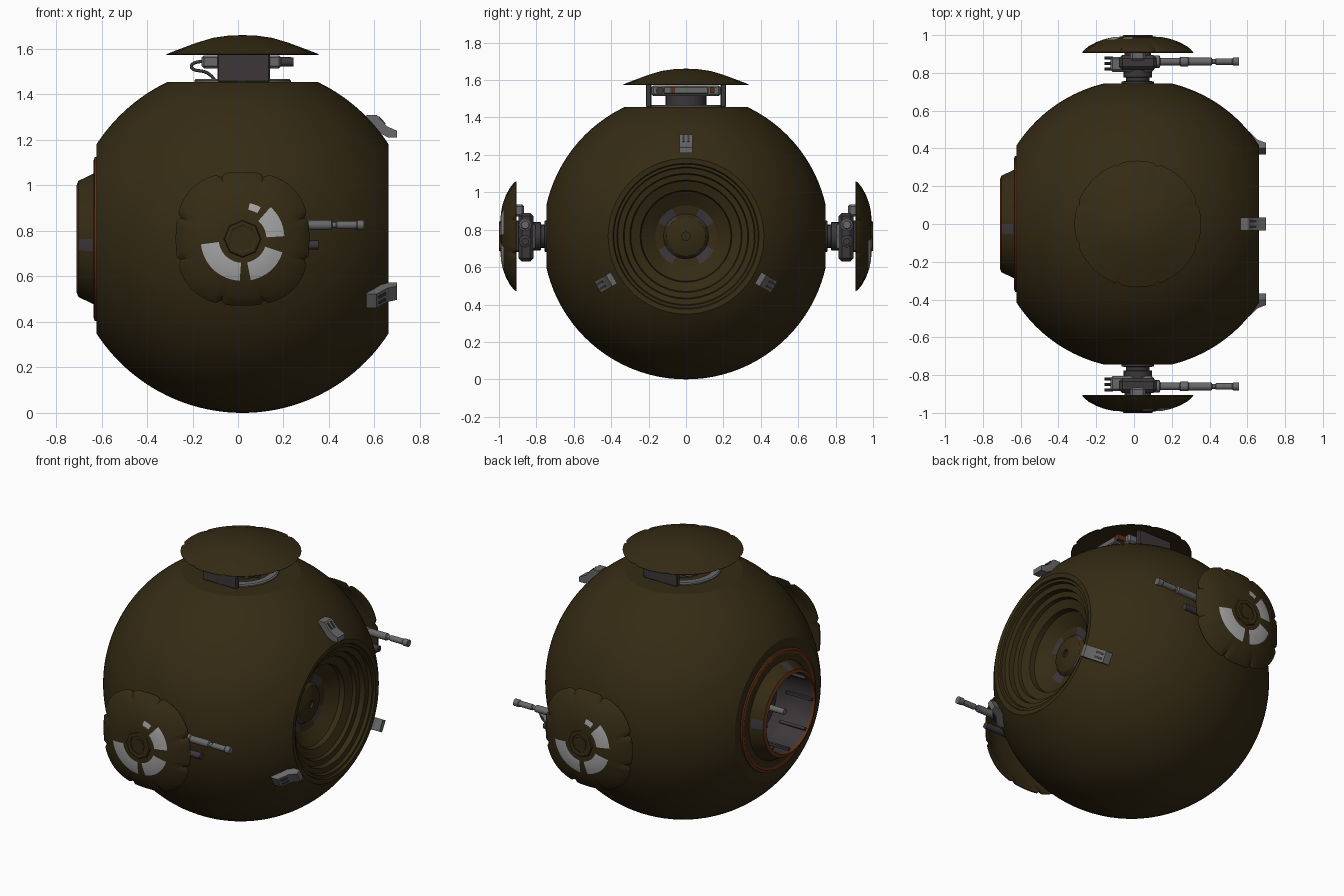
import bpy, bmesh, math
from mathutils import Matrix, Vector

if "Cube" in bpy.data.objects:
    bpy.data.objects.remove(bpy.data.objects["Cube"])

C = Vector((0.02, 0, 0.765))          # centre of the hull sphere
R = 0.765


def material(name, col):
    m = bpy.data.materials.new(name)
    m.diffuse_color = (*col, 1)
    m.use_nodes = True
    m.node_tree.nodes["Principled BSDF"].inputs["Base Color"].default_value = m.diffuse_color
    return m


OLIVE = material("dark olive", (0.036, 0.024, 0.007))
DARK = material("dark grey", (0.045, 0.038, 0.042))
STEEL = material("steel grey", (0.14, 0.14, 0.14))
WHITE = material("worn white", (0.38, 0.38, 0.38))
ORANGE = material("rust orange", (0.12, 0.03, 0.008))

TO_X = Matrix.Rotation(math.pi / 2, 4, 'Y')     # local z -> +x
TO_FRONT = Matrix.Rotation(math.pi / 2, 4, 'X')  # local z -> -y


def finish(name, bm, mats, mat=Matrix(), angle=30):
    bmesh.ops.recalc_face_normals(bm, faces=bm.faces)
    me = bpy.data.meshes.new(name)
    bm.to_mesh(me)
    bm.free()
    me.transform(mat)
    if mat.determinant() < 0:
        me.flip_normals()
    for m in mats:
        me.materials.append(m)
    me.polygons.foreach_set("use_smooth", [True] * len(me.polygons))
    me.set_sharp_from_angle(angle=math.radians(angle))
    ob = bpy.data.objects.new(name, me)
    bpy.context.collection.objects.link(ob)
    return ob


def lathe_bm(profile, n, rule=None, shape=None):
    """Spin (r, h) points round z; rule(r, degrees, h) picks the colour slot."""
    bm = bmesh.new()
    rings = []
    for r, h in profile:
        ring = []
        for i in range(n if r > 1e-6 else 1):
            t = 2 * math.pi * i / n
            q = shape(r, math.degrees(t)) if shape else r
            ring.append(bm.verts.new((q * math.cos(t), q * math.sin(t), h)))
        rings.append(ring)
    for k in range(len(rings) - 1):
        a, b = rings[k], rings[k + 1]
        rm = (profile[k][0] + profile[k + 1][0]) / 2
        hm = (profile[k][1] + profile[k + 1][1]) / 2
        for i in range(n):
            j = (i + 1) % n
            vs = [a[i % len(a)], a[j % len(a)], b[j % len(b)], b[i % len(b)]]
            f = bm.faces.new(list(dict.fromkeys(vs)))
            if rule:
                f.material_index = rule(rm, 360 * (i + 0.5) / n, hm)
    return bm


def lathe(name, profile, n, mats, mat, rule=None, shape=None):
    return finish(name, lathe_bm(profile, n, rule, shape), mats, mat)


def box(name, lo, hi, m, mat=Matrix(), bevel=0.0):
    bm = bmesh.new()
    bmesh.ops.create_cube(bm, size=1)
    lo, hi = Vector(lo), Vector(hi)
    for v in bm.verts:
        v.co = (lo + hi) / 2 + Vector(a * b for a, b in zip(v.co, hi - lo))
    if bevel:
        bmesh.ops.bevel(bm, geom=bm.edges[:], offset=bevel, segments=1, affect='EDGES')
    return finish(name, bm, [m], mat, 25)


def rod(name, profile, m, loc, mat=Matrix(), axis=TO_X, n=16):
    pts = [(0, profile[0][1])] + profile + [(0, profile[-1][1])]
    return lathe(name, pts, n, [m], mat @ Matrix.Translation(loc) @ axis)


# Hull: sphere with a stepped dish on the +x side, trimmed on top and both sides
a0 = math.atan2(0.415, 0.64)
arc = [(R * math.sin(a), -R * math.cos(a))
       for a in (a0 + (math.pi - 2 * a0) * i / 48 for i in range(49))]
dish = [(.39, .64), (.385, .628), (.37, .628), (.365, .61), (.335, .605), (.33, .575),
        (.30, .57), (.295, .55), (.245, .53), (.24, .50), (.165, .45), (.12, .44),
        (.105, .46), (.06, .475), (.022, .478), (.022, .462), (0, .462)]


def dish_rule(r, t, h):
    return 1 if 0 < h < .6 and .11 < r < .15 and abs(t % 90 - 45) < 17 else 0


bm = lathe_bm([(.24, -.64)] + arc + dish, 96, dish_rule)
bmesh.ops.transform(bm, matrix=Matrix.Translation(C) @ TO_X, verts=bm.verts)
for co, no in (((0, 0, 1.455), (0, 0, 1)), ((0, .745, 0), (0, 1, 0)), ((0, -.745, 0), (0, -1, 0))):
    cut = bmesh.ops.bisect_plane(bm, geom=bm.verts[:] + bm.edges[:] + bm.faces[:],
                                 plane_co=co, plane_no=no, clear_outer=True)
    edges = [e for e in cut['geom_cut'] if isinstance(e, bmesh.types.BMEdge)]
    bmesh.ops.edgeloop_fill(bm, edges=edges)
finish("hull", bm, [OLIVE, DARK], angle=20)

# Rear nozzle: rust rim, tapered collar, hollow grey inside with a centre rod
def nozzle_rule(r, t, h):
    if r > .325 or (h < -.715 and r > .225):
        return 1
    if r < .233:
        return 2
    return 2 if .255 < r < .285 and t % 90 < 12 else 0


lathe("rear_nozzle", [(.36, -.63), (.36, -.65), (.345, -.655), (.33, -.65), (.29, -.65),
                      (.285, -.66), (.255, -.722), (.235, -.73), (.23, -.715), (.225, -.55),
                      (.19, -.50), (0, -.50)],
      64, [OLIVE, ORANGE, DARK], Matrix.Translation(C) @ TO_X, nozzle_rule)
rod("nozzle_rod", [(.03, -.50), (.03, -.53), (.018, -.535), (.018, -.69)], STEEL, C)
for k in range(8):
    box("nozzle_rib", (-.70, .212, -.008), (-.53, .228, .008), DARK,
        Matrix.Translation(C) @ Matrix.Rotation(k * math.pi / 4, 4, 'X')
        @ Matrix.Translation((-.02, 0, 0)))

# Three clips around the dish
clip = [(.56, .52), (.565, .545), (.61, .545), (.655, .495), (.70, .475), (.70, .445),
        (.66, .445), (.60, .48)]
for k in range(3):
    spin = Matrix.Translation((0, 0, C.z)) @ Matrix.Rotation(k * 2 * math.pi / 3, 4, 'X')
    bm = bmesh.new()
    f = bm.faces.new([bm.verts.new((x, -.035, z)) for x, z in clip])
    ext = bmesh.ops.extrude_face_region(bm, geom=[f])
    bmesh.ops.translate(bm, vec=(0, .07, 0),
                        verts=[v for v in ext['geom'] if isinstance(v, bmesh.types.BMVert)])
    finish("dish_clip", bm, [STEEL], spin)
    for y in (-.014, .014):
        box("clip_slot", (-.022, y - .006, -.004), (.022, y + .006, .004), DARK,
            spin @ Matrix.Translation((.632, 0, .521)) @ Matrix.Rotation(math.radians(48), 4, 'Y'))

# Side shields: domed plates with notched rims and worn white arcs
ARCS = [(186, 266, .105, .185), (281, 342, .105, .185), (3, 50, .105, .185), (60, 78, .13, .16)]


def shield_rule(r, t, h):
    return 1 if h > .05 and any(a < t < b and c < r < d for a, b, c, d in ARCS) else 0


def shield_shape(r, t):
    k = (r / .3) ** 4
    q = r * (1 + k * (.015 - .035 * math.cos(math.radians(4 * t))))
    notch = min(abs(t % 90 - 18.75), abs(t % 90 - 71.25)) < 1
    return q * (.95 if notch and r > .25 else 1)


dome = [(0, .085), (.08, .087), (.105, .086), (.13, .084), (.16, .078), (.185, .071),
        (.22, .058), (.26, .038), (.285, .02), (.30, .005), (.298, 0)]
shell = dome + [(.28, .003), (.24, .03), (.16, .055), (0, .06)]
nut = [(.055, .07), (.055, .092), (.065, .096), (.078, .094), (.086, .08)]

for side in (1, -1):
    tag = "front" if side == 1 else "back"
    turn = Matrix.Translation(C) @ Matrix.Rotation(0 if side == 1 else math.pi, 4, 'Z')
    face = turn @ Matrix.Translation((0, -.905, 0)) @ TO_FRONT
    lathe(tag + "_shield", shell, 96, [OLIVE, WHITE], face, shield_rule, shield_shape)
    lathe(tag + "_shield_nut", nut, 8, [OLIVE], face)
    rod(tag + "_shield_bolt", [(.04, .07), (.04, .09)], OLIVE, (0, 0, 0), face, Matrix(), 8)
    # Gun mount, mirrored so both barrels point to +x
    M = Matrix.Scale(side, 4, (0, 1, 0))
    rod(tag + "_mount_neck", [(.085, .735), (.085, .755), (.062, .757), (.062, .775),
                              (.075, .777), (.075, .83)], DARK, (.02, 0, C.z), M, TO_FRONT, 24)
    box(tag + "_mount_block", (-.08, -.895, .63), (.12, -.815, .89), DARK, M, .018)
    box(tag + "_mount_housing", (-.125, -.885, .69), (.105, -.805, .84), STEEL, M, .012)
    box(tag + "_mount_pad", (-.05, -.93, .68), (.09, -.87, .85), DARK, M, .01)
    box(tag + "_mount_lug", (-.02, -.92, .87), (.06, -.865, .935), STEEL, M, .012)
    rod(tag + "_gun_barrel", [(.033, .10), (.033, .135), (.02, .14), (.02, .24), (.025, .245),
                              (.025, .285), (.021, .29), (.021, .41), (.013, .415), (.013, .43),
                              (.017, .435), (.017, .52), (.021, .525), (.021, .555)],
        STEEL, (0, -.86, .826), M)
    rod(tag + "_gun_sight", [(.033, .10), (.033, .135), (.019, .14), (.019, .355)],
        DARK, (0, -.86, .738), M)
    for y in (-.82, -.85, -.88):
        rod(tag + "_mount_plug", [(.008, -.155), (.008, -.11)], DARK, (0, y, .78), M, TO_X, 8)

# Top turret: base ring, two struts, housing and cap
T = Matrix.Translation((C.x, 0, 0))
lathe("turret_ring", [(.17, 1.45), (.17, 1.468), (.205, 1.468), (.212, 1.462), (.212, 1.45)],
      48, [STEEL], T)
rod("turret_neck", [(.11, 1.45), (.11, 1.52)], DARK, (C.x, 0, 0), Matrix(), Matrix(), 24)
box("turret_housing", (-.16, -.185, 1.515), (.19, .185, 1.572), STEEL, bevel=.01)
box("turret_nose", (.18, -.12, 1.525), (.237, .12, 1.565), STEEL, bevel=.006)
for y in (-.07, .14):
    box("turret_stripe", (.185, y - .012, 1.53), (.24, y + .012, 1.56), ORANGE)
rod("turret_lens", [(.02, .19), (.02, .243)], DARK, (0, -.14, 1.543))
for s in (1, -1):
    box("turret_strut", (-.09, -.215, 1.455), (.14, -.185, 1.60), DARK,
        Matrix.Scale(s, 4, (0, 1, 0)), .005)


def cap_shape(r, t):
    notch = min(abs(t % 90 - 18.75), abs(t % 90 - 71.25)) < 1
    return r * (.97 if notch and r > .3 else 1)


cap = [(0, .085), (.06, .083), (.13, .073), (.20, .052), (.26, .03), (.31, .011), (.335, .001),
       (.333, -.002), (.30, -.001), (.2, .03), (0, .05)]
lathe("turret_cap", cap, 96, [OLIVE], T @ Matrix.Translation((0, 0, 1.576)), shape=cap_shape)

# Cable loop behind the turret housing
cu = bpy.data.curves.new("turret_cable", 'CURVE')
cu.dimensions = '3D'
cu.bevel_depth = .007
cu.bevel_resolution = 2
sp = cu.splines.new('NURBS')
path = [(-.15, 1.545), (-.19, 1.545), (-.215, 1.525), (-.19, 1.50), (-.13, 1.505), (-.10, 1.46)]
sp.points.add(len(path) - 1)
for p, (x, z) in zip(sp.points, path):
    p.co = (x, -.05, z, 1)
sp.use_endpoint_u = True
cu.materials.append(DARK)
bpy.context.collection.objects.link(bpy.data.objects.new("turret_cable", cu))
